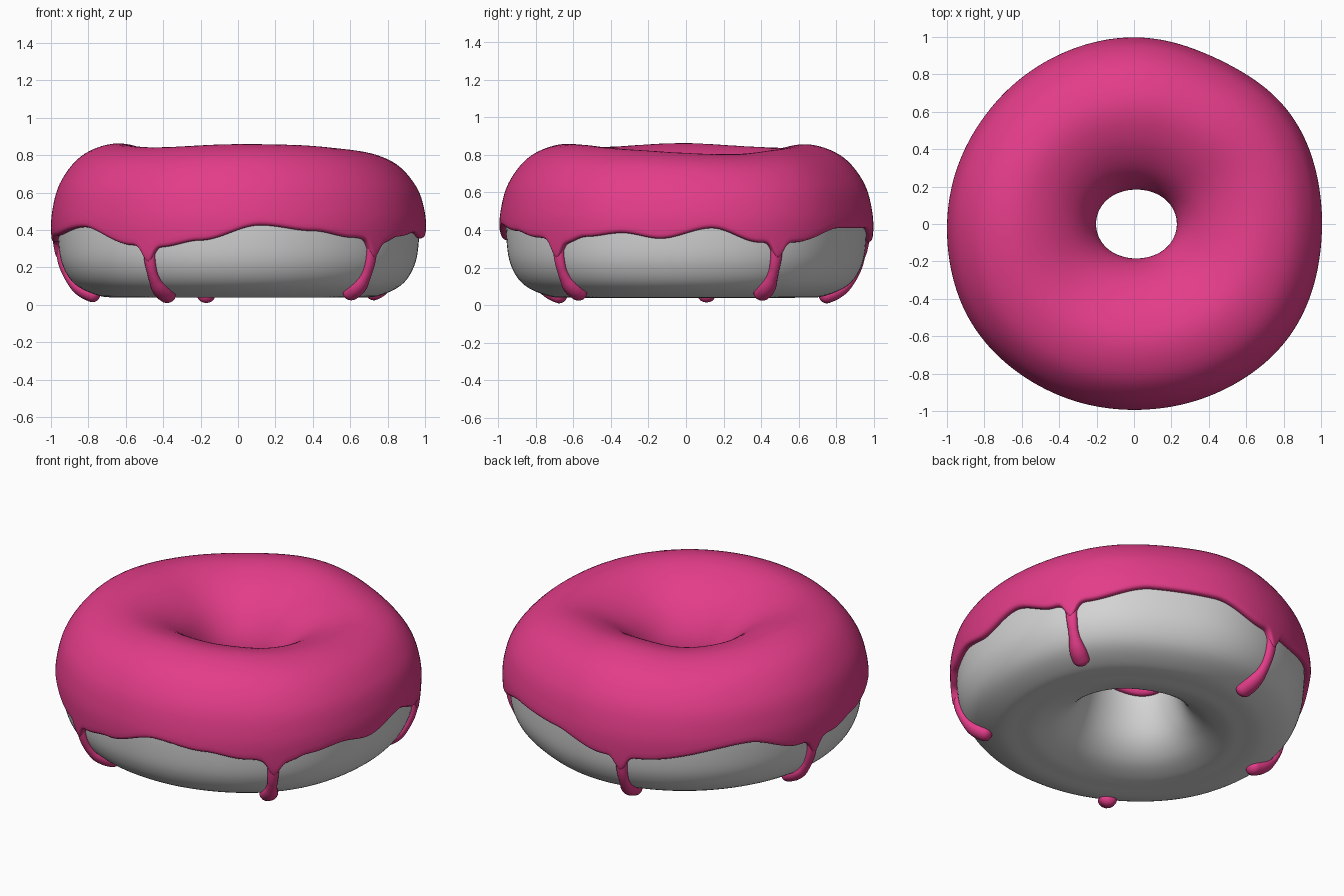
import bpy, bmesh, math
from mathutils import Vector

if "Cube" in bpy.data.objects:
    bpy.data.objects.remove(bpy.data.objects["Cube"])


def material(name, rgb):
    m = bpy.data.materials.new(name)
    m.diffuse_color = (*rgb, 1)
    m.use_nodes = True
    m.node_tree.nodes["Principled BSDF"].inputs["Base Color"].default_value = m.diffuse_color
    return m


PINK = material("pink_icing", (0.77, 0.046, 0.25))
GREY = material("plain_grey", (0.66, 0.66, 0.66))

# Dough cross-section (radius, height): from the hole, over the top, round the outside, underneath
PROFILE = [(.235, .46), (.265, .58), (.35, .70), (.49, .795), (.65, .832), (.81, .775),
           (.915, .645), (.957, .50), (.962, .37), (.94, .22), (.87, .11), (.74, .048),
           (.62, .04), (.52, .045), (.40, .09), (.31, .18), (.255, .32)]
# Uneven shape by angle in degrees: top height, outer radius, lower icing edge
TOP = [(0, .81), (20, .80), (60, .835), (90, .86), (125, .835), (150, .845), (180, .865),
       (225, .84), (270, .86), (300, .855), (330, .83)]
OUTER = [(0, 1.003), (18, 1.015), (36, 1.03), (62, .985), (90, 1.002), (115, .99), (141, .985),
         (180, 1.0), (213, 1.022), (240, 1.003), (270, .993), (295, 1.005), (322, 1.03)]
EDGE = [(8, .41), (23, .335), (35, .335), (56, .41), (78, .41), (97, .335), (109, .335),
        (146, .42), (165, .335), (180, .335), (192, .37), (215, .415), (235, .32), (245, .31),
        (258, .345), (277, .425), (294, .395), (308, .36), (320, .33), (328, .365),
        (340, .385), (352, .355)]
# Drips: angle, radius where the tip rests
DRIPS = [(29.3, .815), (103, .78), (172, .785), (240.5, .775), (316.5, .815)]


def around(table, deg):
    """Smooth periodic lookup."""
    deg %= 360
    pts = [(table[-1][0] - 360, table[-1][1])] + table + [(table[0][0] + 360, table[0][1])]
    for (a, p), (b, q) in zip(pts, pts[1:]):
        if a <= deg <= b:
            t = (deg - a) / (b - a)
            return p + (q - p) * t * t * (3 - 2 * t)


def soft(table, deg):
    """Lookup blurred over nearby angles, for broad shapes."""
    return sum(around(table, deg + d) for d in (-12, -8, -4, 0, 4, 8, 12)) / 7


def dense_profile(steps=12):
    """Closed smooth spline through the profile, with outward normals."""
    P, n, out = [Vector(p) for p in PROFILE], len(PROFILE), []
    for i in range(n):
        a, b, c, d = (P[(i + k) % n] for k in (-1, 0, 1, 2))
        for s in range(steps):
            t = s / steps
            out.append(0.5 * (2 * b + (c - a) * t + (2 * a - 5 * b + 4 * c - d) * t * t
                              + (3 * b - a - 3 * c + d) * t ** 3))
    m = len(out)
    nor = []
    for i in range(m):
        t = (out[(i + 1) % m] - out[i - 1]).normalized()
        nor.append(Vector((-t.y, t.x)))
    return out, nor


CURVE, NORMAL = dense_profile()
M = len(CURVE)


def section(u, off):
    """Profile point at fractional index u, pushed out by off."""
    i = math.floor(u)
    t = u - i
    p = CURVE[i % M].lerp(CURVE[(i + 1) % M], t)
    return p + NORMAL[i % M].lerp(NORMAL[(i + 1) % M], t) * off


def place(u, off, deg):
    """Point on the uneven ring."""
    r, z = section(u, off)
    a = math.radians(deg)
    w = min(1, max(0, (r - .22) / .7))
    r += (soft(OUTER, deg) - 1) * w + .016 * math.cos(2 * a) * (1 - w)
    if z > .45:
        z = .45 + (z - .45) * (soft(TOP, deg) - .45) / .417
    return Vector((r * math.cos(a) + .013 * (1 - w), r * math.sin(a), z))


def outside_u(test):
    """First index on the outer side of the profile that passes the test."""
    for i in range(6 * 12, 13 * 12):
        if test(CURVE[i]):
            return i
    return 12 * 12


def u_at_height(z):
    i = outside_u(lambda p: p.y <= z)
    a, b = CURVE[i - 1].y, CURVE[i].y
    return i - 1 + (a - z) / (a - b)


def make(name, rings, mat, close_rings, close_loop):
    """Skin a list of vertex rings."""
    bm = bmesh.new()
    V = [[bm.verts.new(p) for p in ring] for ring in rings]
    n, m = len(V), len(V[0])
    for i in range(n if close_rings else n - 1):
        A, B = V[i], V[(i + 1) % n]
        for j in range(m if close_loop else m - 1):
            k = (j + 1) % m
            bm.faces.new((A[j], A[k], B[k], B[j]))
    if not close_rings:
        bm.faces.new(V[0])
        bm.faces.new(V[-1])
    bmesh.ops.recalc_face_normals(bm, faces=bm.faces)
    for f in bm.faces:
        f.smooth = True
    me = bpy.data.meshes.new(name)
    bm.to_mesh(me)
    bm.free()
    me.materials.append(mat)
    ob = bpy.data.objects.new(name, me)
    bpy.context.collection.objects.link(ob)
    return ob


# Dough ring
make("dough", [[place(i * 2, 0, k * 2.5) for i in range(M // 2)] for k in range(144)],
     GREY, True, True)

# Icing shell with a wavy, rounded lower lip
THICK, N = .035, 480
rings = []
for k in range(N):
    deg = k * 360 / N
    dip = sum(.085 * math.exp(-(((deg - d + 180) % 360 - 180) / 2.3) ** 2) for d, _ in DRIPS)
    z_end = around(EDGE, deg) - dip
    u0 = -3 + 1.2 * math.sin(math.radians(3 * deg))
    u1 = u_at_height(z_end + .022)
    ring = [place(u0 - .6, -.006, deg), place(u0 - .5, .012, deg), place(u0, .026, deg)]
    ring += [place(u0 + (u1 - u0) * (j + 1) / 50, THICK, deg) for j in range(50)]
    for dz, off in ((.010, .032), (.003, .024), (0, .012), (.003, -.006)):
        ring.append(place(u_at_height(z_end + dz), off, deg))
    rings.append(ring)
make("icing", rings, PINK, True, False)

# Drips: thin necks that end in a round bead
WIDTH = [(0, .036), (.2, .032), (.45, .028), (.6, .032), (.75, .043), (.87, .049), (1, .049)]


def width(t):
    for (a, p), (b, q) in zip(WIDTH, WIDTH[1:]):
        if t <= b:
            return p + (q - p) * (t - a) / (b - a)
    return WIDTH[-1][1]


for n, (deg, tip) in enumerate(DRIPS):
    ua = u_at_height(.33)
    ub = outside_u(lambda p: p.x <= tip and p.y < .3)
    a = math.radians(deg)
    side = Vector((-math.sin(a), math.cos(a), 0))
    steps = 26
    path = [place(ua + (ub - ua) * i / steps, .008, deg) for i in range(steps + 1)]
    rings = []
    for i, c in enumerate(path):
        t = i / steps
        flat = .6 + .25 * min(1, t / .4)
        tangent = (path[min(i + 1, steps)] - path[max(i - 1, 0)]).normalized()
        up = side.cross(tangent)
        rings.append([c + side * width(t) * math.cos(q) + up * width(t) * flat * math.sin(q)
                      for q in (j * math.tau / 16 for j in range(16))])
    # rounded end
    for s in range(1, 7):
        q0 = s * math.pi / 12.4
        c, w = path[-1] + tangent * .042 * math.sin(q0), .049 * math.cos(q0)
        rings.append([c + side * w * math.cos(q) + up * w * .85 * math.sin(q)
                      for q in (j * math.tau / 16 for j in range(16))])
    for ring in rings:
        for p in ring:
            p.z = max(p.z, 0)
    make(f"drip_{n + 1}", rings, PINK, False, True)
